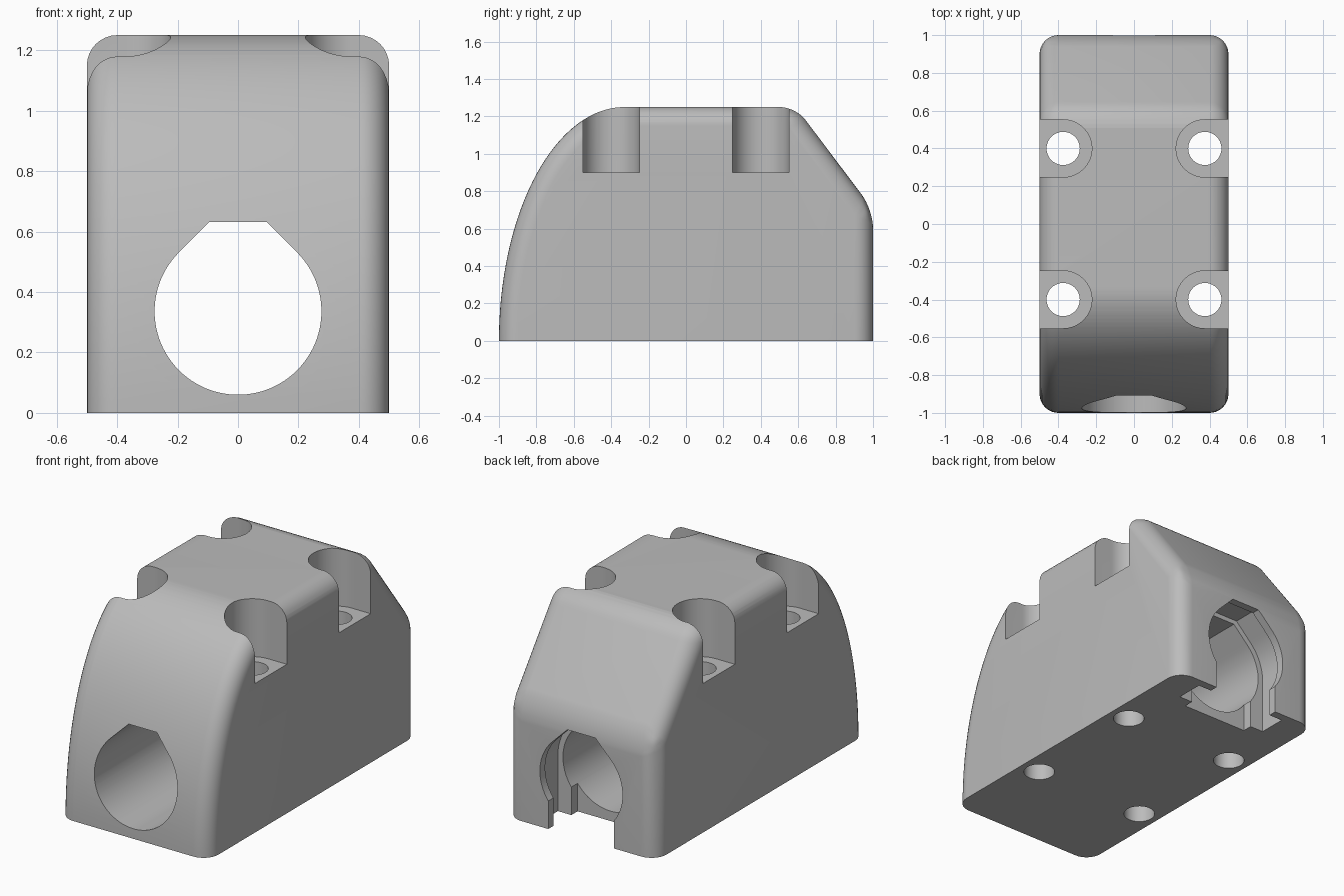
import bpy, bmesh, math
from mathutils import Vector

old = bpy.data.objects.get("Cube")
if old:
    bpy.data.objects.remove(old, do_unlink=True)

grey = bpy.data.materials.new("plain grey")
grey.use_nodes = True
colour = (0.5, 0.5, 0.5, 1)
grey.diffuse_color = colour
grey.node_tree.nodes["Principled BSDF"].inputs["Base Color"].default_value = colour


def arc(cx, cy, rx, ry, start, end, steps):
    """Points on an elliptical arc, angles in degrees."""
    angles = [math.radians(start + (end - start) * i / steps) for i in range(steps + 1)]
    return [(cx + rx * math.cos(a), cy + ry * math.sin(a)) for a in angles]


def prism(name, outline, axis, low, high):
    """Extrude a 2D outline along the given axis between low and high."""
    place = {"x": lambda p, t: (t, p[0], p[1]),
             "y": lambda p, t: (p[0], t, p[1]),
             "z": lambda p, t: (p[0], p[1], t)}[axis]
    bm = bmesh.new()
    base = bm.faces.new([bm.verts.new(place(p, low)) for p in outline])
    moved = bmesh.ops.extrude_face_region(bm, geom=[base], use_keep_orig=True)["geom"]
    shift = Vector(place((0, 0), high - low))
    bmesh.ops.translate(bm, vec=shift, verts=[v for v in moved if isinstance(v, bmesh.types.BMVert)])
    bmesh.ops.recalc_face_normals(bm, faces=bm.faces)
    mesh = bpy.data.meshes.new(name)
    bm.to_mesh(mesh)
    bm.free()
    obj = bpy.data.objects.new(name, mesh)
    bpy.context.collection.objects.link(obj)
    return obj


def rect(x0, x1, y0, y1):
    return [(x0, y0), (x1, y0), (x1, y1), (x0, y1)]


def teardrop(radius, top, centre=0.336):
    """Circle with 45 degree shoulders and a flat roof."""
    points = arc(0, centre, radius, radius, 135, 405, 72)
    half = radius * math.sqrt(2) - (top - centre)
    return points + [(half, top), (-half, top)]


# Body: domed front, flat top, sloping back
profile = arc(-0.33, 0, 0.67, 1.25, 180, 90, 48) + [(0.587, 1.25), (1, 0.702), (1, 0)]
body = prism("housing_body", profile, "x", -0.5, 0.5)

# Round every side rim and the two back creases, leaving the base sharp
bm = bmesh.new()
bm.from_mesh(body.data)
rims = []
for e in bm.edges:
    a, b = (v.co for v in e.verts)
    along_x = abs(a.x - b.x) > 0.5
    on_base = max(a.z, b.z) < 0.001
    if not on_base and (not along_x or (a.y > 0.5 and a.z > 0.5)):
        rims.append(e)
bmesh.ops.bevel(bm, geom=rims, offset=0.1, offset_type="OFFSET", segments=8,
                profile=0.5, affect="EDGES", clamp_overlap=False)
bmesh.ops.recalc_face_normals(bm, faces=bm.faces)
bm.to_mesh(body.data)
bm.free()

cutters = [
    # Main bore from front to back
    prism("bore_cutter", teardrop(0.276, 0.632), "y", -1.3, 1.3),
    # Open slot below the bore at the back
    prism("slot_cutter", rect(-0.22, 0.22, -0.2, 0.34), "y", 0.72, 1.3),
    # Wider retaining groove behind the back lip
    prism("groove_cutter", teardrop(0.31, 0.66), "y", 0.78, 0.95),
    prism("groove_slot_cutter", rect(-0.31, 0.31, -0.2, 0.336), "y", 0.78, 0.95),
]

# Bolt pockets open to the sides, with through holes
for sx in (-1, 1):
    for y in (-0.4, 0.4):
        pocket = [(sx * px, y + py) for px, py in
                  arc(0.375, 0, 0.152, 0.152, 90, 270, 32) + [(0.7, -0.152), (0.7, 0.152)]]
        hole = arc(sx * 0.375, y, 0.088, 0.088, 0, 360, 40)[:-1]
        cutters.append(prism("pocket_cutter", pocket, "z", 0.9, 1.5))
        cutters.append(prism("hole_cutter", hole, "z", -0.2, 1.1))

for cutter in cutters:
    cutter.hide_render = True
    mod = body.modifiers.new(cutter.name, "BOOLEAN")
    mod.operation = "DIFFERENCE"
    mod.solver = "EXACT"
    mod.object = cutter

# Bake the cuts and drop the cutters
bpy.context.view_layer.update()
graph = bpy.context.evaluated_depsgraph_get()
final = bpy.data.meshes.new_from_object(body.evaluated_get(graph))
body.modifiers.clear()
body.data = final
for cutter in cutters:
    bpy.data.objects.remove(cutter, do_unlink=True)

body.data.materials.clear()
body.data.materials.append(grey)
bpy.ops.object.select_all(action="DESELECT")
body.select_set(True)
bpy.context.view_layer.objects.active = body
bpy.ops.object.shade_smooth_by_angle(angle=math.radians(25))
